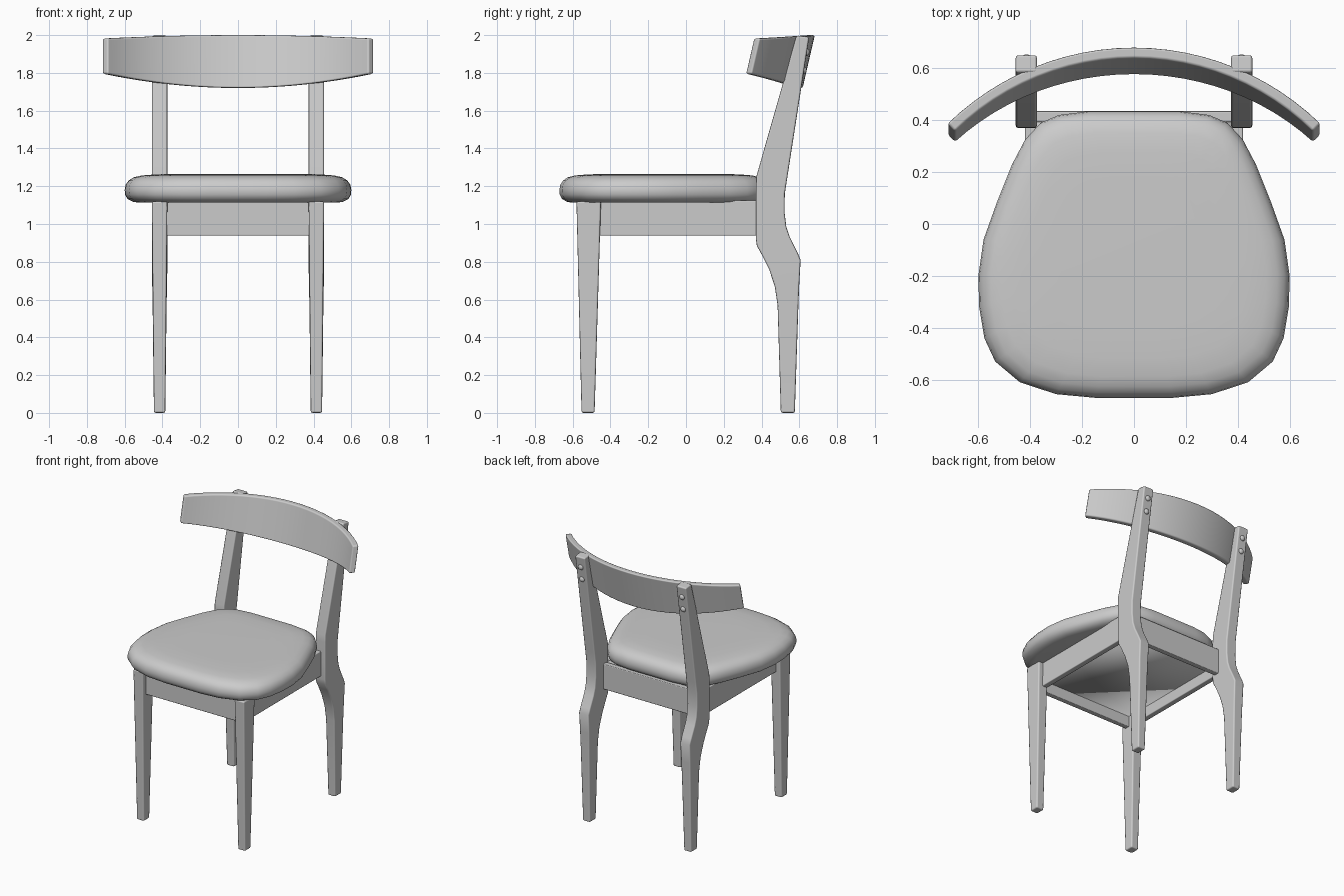
import bpy
import bmesh
from math import sin, cos, radians
from mathutils import Matrix

if "Cube" in bpy.data.objects:
    bpy.data.objects.remove(bpy.data.objects["Cube"])


def finish(bm, name, bevel=0.0, mirror=False):
    """Turn a bmesh into a smooth-shaded object with optional bevel and x mirror."""
    bmesh.ops.recalc_face_normals(bm, faces=bm.faces)
    for f in bm.faces:
        f.smooth = True
    me = bpy.data.meshes.new(name)
    bm.to_mesh(me)
    bm.free()
    ob = bpy.data.objects.new(name, me)
    bpy.context.collection.objects.link(ob)
    if bevel:
        b = ob.modifiers.new("bevel", 'BEVEL')
        b.width = bevel
        b.segments = 2
        b.limit_method = 'ANGLE'
        b.angle_limit = radians(40)
        b.harden_normals = True
    if mirror:
        m = ob.modifiers.new("mirror", 'MIRROR')
        m.use_mirror_merge = False
    return ob


def loft(name, rings, bevel=0.0, mirror=False):
    """Skin a list of equal-length closed rings and cap both ends."""
    bm = bmesh.new()
    vs = [[bm.verts.new(p) for p in r] for r in rings]
    n = len(rings[0])
    for a, b in zip(vs, vs[1:]):
        for i in range(n):
            j = (i + 1) % n
            bm.faces.new((a[i], a[j], b[j], b[i]))
    bm.faces.new(vs[0])
    bm.faces.new(vs[-1])
    return finish(bm, name, bevel, mirror)


LEG_X = 0.415


def leg(name, sections, bevel):
    """Sections are (front y, front z, back y, back z, half width)."""
    loft(name, [[(LEG_X - w, yf, zf), (LEG_X + w, yf, zf),
                 (LEG_X + w, yb, zb), (LEG_X - w, yb, zb)]
                for yf, zf, yb, zb, w in sections], bevel, True)


def box(name, x0, x1, y0, y1, z0, z1, bevel=0.006, mirror=False):
    loft(name, [[(x0, y0, z), (x1, y0, z), (x1, y1, z), (x0, y1, z)]
                for z in (z0, z1)], bevel, mirror)


# Tapered front legs
leg("front_leg", [(-0.553, 0, -0.484, 0, 0.03),
                  (-0.58, 1.12, -0.45, 1.12, 0.041)], 0.01)

# Bent back legs that continue up to the backrest
leg("back_leg", [
    (0.502, 0, 0.576, 0, 0.03),
    (0.485, 0.57, 0.595, 0.57, 0.037),
    (0.47, 0.67, 0.599, 0.67, 0.039),
    (0.44, 0.76, 0.607, 0.81, 0.041),
    (0.405, 0.83, 0.59, 0.85, 0.041),
    (0.375, 0.885, 0.55, 0.93, 0.041),
    (0.37, 0.92, 0.531, 0.985, 0.041),
    (0.37, 1.05, 0.522, 1.06, 0.041),
    (0.37, 1.20, 0.523, 1.16, 0.041),
    (0.372, 1.25, 0.537, 1.25, 0.041),
    (0.585, 1.998, 0.652, 1.99, 0.041)], 0.01)

# Seat frame rails and the panel inside them
box("side_rail", 0.378, 0.42, -0.48, 0.40, 0.938, 1.125, mirror=True)
box("front_rail", -0.39, 0.39, -0.54, -0.50, 0.938, 1.125)
box("back_rail", -0.39, 0.39, 0.393, 0.435, 0.938, 1.125)
box("seat_panel", -0.385, 0.385, -0.51, 0.40, 1.015, 1.12, bevel=0)

# Cushioned seat, ring profile swept over a rounded outline
half = [(0.18, 0.434), (0.29, 0.42), (0.36, 0.39), (0.42, 0.325), (0.47, 0.23),
        (0.53, 0.08), (0.58, -0.06), (0.60, -0.2), (0.597, -0.32), (0.577, -0.44),
        (0.535, -0.53), (0.44, -0.61), (0.30, -0.656), (0.15, -0.67)]
outline = half + [(-x, y) for x, y in reversed(half)]
profile = [(1.113, 0.88), (1.118, 0.93), (1.133, 0.975), (1.155, 0.997), (1.18, 1.0),
           (1.207, 0.992), (1.23, 0.965), (1.247, 0.92), (1.257, 0.85),
           (1.263, 0.72), (1.265, 0.5)]
loft("seat", [[(x * k, (y + 0.12) * k - 0.12, z) for x, y in outline]
              for z, k in profile])

# Curved, tilted backrest
R, T, N = 0.995, 0.042, 24
rings = []
for i in range(N + 1):
    a = radians(43.9) * (2 * i / N - 1)
    s = (sin(a) / sin(radians(43.9))) ** 2
    top, bottom = 2.0 - 0.018 * s, 1.72 + 0.075 * s
    rings.append([(r * sin(a), 0.64 - R + r * cos(a) - 0.23 * (2 - z), z)
                  for r, z in ((R, bottom), (R + T, bottom), (R + T, top), (R, top))])
loft("backrest", rings, 0.01)

# Domed screw heads on the rear of the back legs
for i, z in enumerate((1.91, 1.815)):
    bm = bmesh.new()
    y = 0.523 + 0.129 * (z - 1.16) / 0.83
    bmesh.ops.create_uvsphere(bm, u_segments=16, v_segments=10, radius=0.02,
                              matrix=Matrix.Translation((LEG_X, y, z)) @
                              Matrix.Diagonal((1, 0.7, 1, 1)))
    finish(bm, f"screw_{i + 1}", mirror=True)
